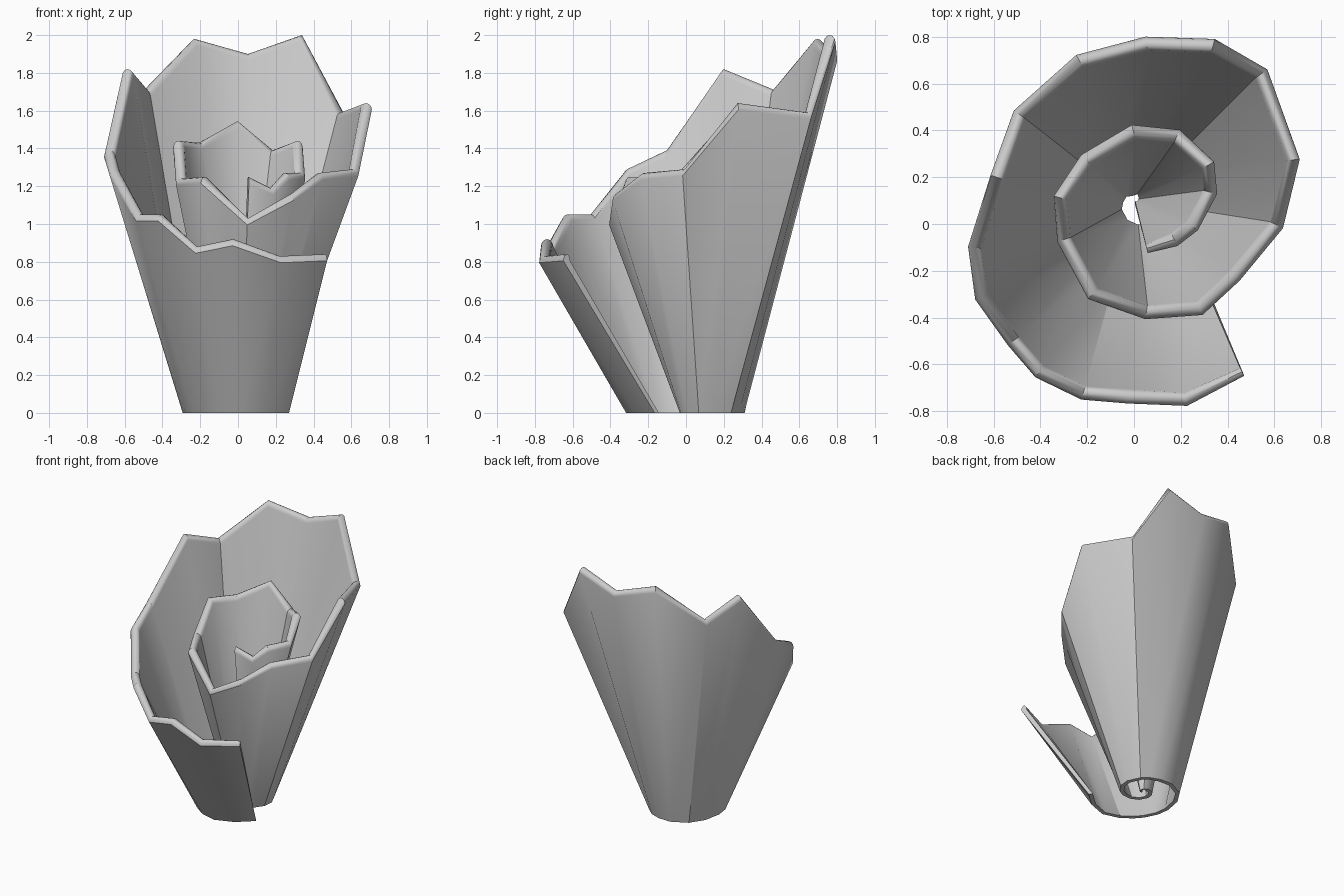
import bpy, bmesh, math
from mathutils import Vector

if "Cube" in bpy.data.objects:
    bpy.data.objects.remove(bpy.data.objects["Cube"])

# Jagged rim of the rolled sheet, from the inner end outwards (x, y, z)
RIM = [(.06, -.13, 1.25), (.19, -.10, 1.19), (.28, -.03, 1.27), (.365, .13, 1.27),
       (.35, .27, 1.44), (.2, .41, 1.39), (-.01, .43, 1.545), (-.23, .3, 1.43),
       (-.35, .12, 1.44), (-.335, -.08, 1.24), (-.2, -.33, 1.25), (.05, -.42, 1.03),
       (.3, -.4, 1.16), (.46, -.25, 1.27), (.65, -.02, 1.29), (.72, .28, 1.64),
       (.58, .67, 1.59), (.35, .8, 2.0), (.05, .81, 1.9), (-.25, .73, 1.98),
       (-.52, .49, 1.71), (-.62, .21, 1.82), (-.72, -.1, 1.39), (-.69, -.33, 1.29),
       (-.55, -.53, 1.05), (-.43, -.67, 1.05), (-.23, -.77, .88), (-.03, -.785, .92),
       (.23, -.8, .83), (.48, -.67, .84)]
CENTRE = Vector((0, .1))
# Radius of the foot spiral against winding angle in degrees
FOOT = [(-90, .012), (0, .03), (90, .05), (180, .075), (270, .13), (360, .185),
        (450, .21), (540, .28), (630, .42), (680, .375)]


def foot_radius(a):
    for (a0, r0), (a1, r1) in zip(FOOT, FOOT[1:]):
        if a <= a1:
            return r0 + (r1 - r0) * (a - a0) / (a1 - a0)
    return FOOT[-1][1]


def inward(points):
    # Left-hand normals of a counterclockwise path
    out = []
    for i in range(len(points)):
        t = points[min(i + 1, len(points) - 1)] - points[max(i - 1, 0)]
        out.append(Vector((-t.y, t.x)).normalized())
    return out


# Foot spiral below the rim
top = [Vector(p[:2]) for p in RIM]
foot, prev = [], None
n = len(RIM)
for i, p in enumerate(top):
    d = p - CENTRE
    a = math.degrees(math.atan2(d.y, d.x))
    while prev is not None and a < prev - 90:
        a += 360
    prev = a
    b = a + max(0, i - (n - 4)) * 4.5
    r = foot_radius(b)
    b = math.radians(b)
    foot.append(CENTRE + Vector((math.cos(b), math.sin(b))) * r)

# Cross-section at every station: straight wall with a rounded lip
bm = bmesh.new()
rings = []
for i, (f, t, nf, nt) in enumerate(zip(foot, top, inward(foot), inward(top))):
    z = RIM[i][2]
    w = .04 if i in (0, n - 1) else .062
    wf = .012 if i < 6 else .03
    lip = .035
    k = 1 - lip / z
    ring = [f.to_3d()]
    for s in range(7):
        ang = math.pi * s / 6
        side = (1 - math.cos(ang)) / 2
        h = lip * math.sin(ang)
        base = f.lerp(t, k) + nt * w * side
        ring.append(Vector((base.x, base.y, z - lip + h)))
    ring.append((f + nf * wf).to_3d())
    rings.append([bm.verts.new(v) for v in ring])

for a, b in zip(rings, rings[1:]):
    m = len(a)
    for j in range(m):
        bm.faces.new((a[j], b[j], b[(j + 1) % m], a[(j + 1) % m]))
bm.faces.new(rings[0])
bm.faces.new(rings[-1])
bmesh.ops.recalc_face_normals(bm, faces=bm.faces)

mesh = bpy.data.meshes.new("rolled_sheet")
bm.to_mesh(mesh)
bm.free()
obj = bpy.data.objects.new("rolled_sheet", mesh)
bpy.context.collection.objects.link(obj)
bpy.context.view_layer.objects.active = obj
obj.select_set(True)
bpy.ops.object.shade_smooth_by_angle(angle=math.radians(35))
